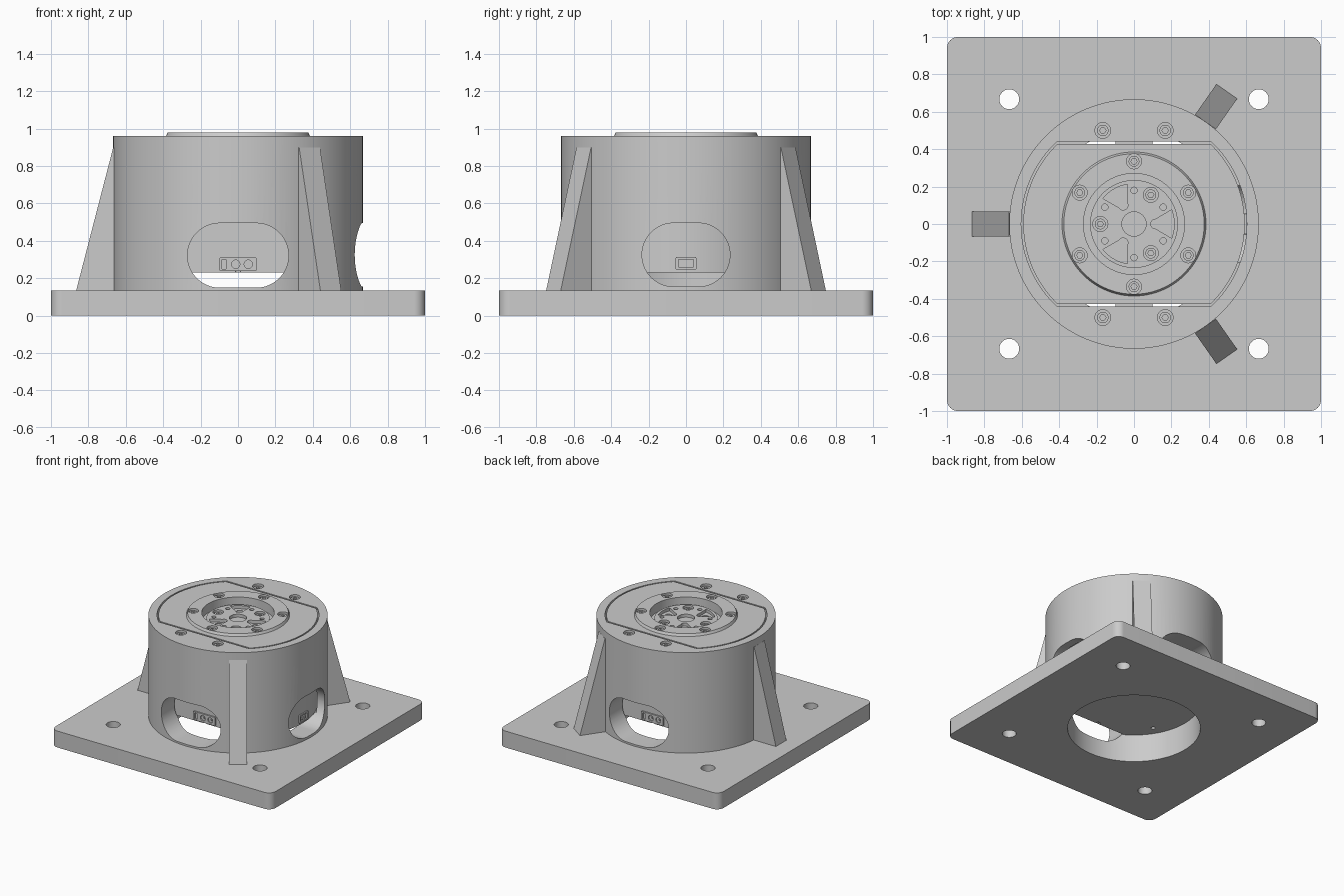
import bpy, bmesh
from math import pi, sin, cos, asin, radians
from mathutils import Matrix, Vector

cube = bpy.data.objects.get("Cube")
if cube:
    bpy.data.objects.remove(cube, do_unlink=True)

GREY = bpy.data.materials.new("light grey metal")
GREY.use_nodes = True
GREY.diffuse_color = (0.6, 0.6, 0.6, 1)
GREY.node_tree.nodes["Principled BSDF"].inputs["Base Color"].default_value = (0.6, 0.6, 0.6, 1)

PLATE_TOP, SEAT, TOP, RING_TOP = 0.135, 0.23, 0.96, 0.98
HUB = 0.905  # floor of the output recess


# Outlines
def arc(r, a0, a1, n, cx=0, cy=0):
    return [(cx + r * cos(a0 + (a1 - a0) * i / n), cy + r * sin(a0 + (a1 - a0) * i / n)) for i in range(n + 1)]


def circle(r, n=32, cx=0, cy=0):
    return arc(r, 0, 2 * pi, n, cx, cy)[:-1]


def rounded(w, h, r, cx=0, cy=0, n=8):
    pts = []
    for k, (sx, sy) in enumerate([(1, 1), (-1, 1), (-1, -1), (1, -1)]):
        pts += arc(r, k * pi / 2, (k + 1) * pi / 2, n, cx + sx * (w / 2 - r), cy + sy * (h / 2 - r))
    return pts


def two_flats(r, flat):
    a = asin(flat / r)
    return arc(r, -a, a, 32) + arc(r, pi - a, pi + a, 32)


def polar(r, deg):
    return r * cos(radians(deg)), r * sin(radians(deg))


# Solids
def prism(bm, outline, z0, z1, matrix=Matrix(), top_scale=1):
    low = [bm.verts.new(matrix @ Vector((x, y, z0))) for x, y in outline]
    high = [bm.verts.new(matrix @ Vector((x * top_scale, y * top_scale, z1))) for x, y in outline]
    bm.faces.new(low[::-1])
    bm.faces.new(high)
    for i in range(len(low)):
        j = (i + 1) % len(low)
        bm.faces.new((low[i], low[j], high[j], high[i]))


def make(name, solids):
    bm = bmesh.new()
    for s in solids:
        prism(bm, *s)
    bmesh.ops.recalc_face_normals(bm, faces=bm.faces)
    mesh = bpy.data.meshes.new(name)
    bm.to_mesh(mesh)
    bm.free()
    obj = bpy.data.objects.new(name, mesh)
    bpy.context.collection.objects.link(obj)
    mesh.materials.append(GREY)
    return obj


def activate(obj):
    bpy.ops.object.select_all(action='DESELECT')
    obj.select_set(True)
    bpy.context.view_layer.objects.active = obj


def cut(obj, solids):
    cutter = make("cutter", solids)
    cutter.hide_render = True
    mod = obj.modifiers.new("cut", 'BOOLEAN')
    mod.operation, mod.solver, mod.object = 'DIFFERENCE', 'EXACT', cutter
    mod.use_self = True
    activate(obj)
    bpy.ops.object.modifier_apply(modifier=mod.name)
    bpy.data.objects.remove(cutter, do_unlink=True)


def smooth(obj):
    activate(obj)
    bpy.ops.object.shade_smooth_by_angle(angle=radians(30))


def side(deg):
    # Local x runs along the wall, local y is up, local z points outward
    return Matrix.Rotation(radians(deg), 4, 'Z') @ Matrix.Rotation(pi / 2, 4, 'X')


def screws(name, places, r, z, depth=0.03):
    # Sunken screw heads with a hexagonal socket
    head = make(name, [(circle(r * 0.72, 24, x, y), z - depth, z - depth + 0.018) for x, y in places])
    cut(head, [(circle(r * 0.4, 6, x, y), z - depth + 0.005, z) for x, y in places])
    smooth(head)


# Base plate
base = make("base_plate", [(rounded(2, 2, 0.06), 0, PLATE_TOP)])
corners = [(sx * 0.667, sy * 0.667) for sx in (-1, 1) for sy in (-1, 1)]
cut(base, [(circle(0.5, 96), -0.1, 0.3)] + [(circle(0.053, 32, x, y), -0.1, 0.3) for x, y in corners])
smooth(base)

# Housing with bore, actuator pocket and three cable windows
housing = make("housing", [(circle(0.667, 128), PLATE_TOP, TOP)])
cut(housing, [(circle(0.5, 96), 0, SEAT + 0.02)])
cut(housing, [(two_flats(0.603, 0.441), SEAT, 1.1)])
cut(housing, [(rounded(0.54, 0.345, 0.172, 0, 0.322, 16), 0.3, 0.8, side(0)),
              (rounded(0.54, 0.345, 0.172, 0, 0.322, 16), 0.3, 0.8, side(180))])
cut(housing, [(rounded(0.47, 0.34, 0.169, 0, 0.325, 16), 0.3, 0.8, side(90))])
lug_screws = [(sx * 0.167, sy * 0.5) for sx in (-1, 1) for sy in (-1, 1)]
cut(housing, [(circle(0.042, 32, x, y), TOP - 0.035, 1.1) for x, y in lug_screws])
smooth(housing)
screws("housing_screws", lug_screws, 0.042, TOP)

# Buttress ribs
for name, deg in (("rib_right", 180), ("rib_front", -55), ("rib_back", 55)):
    profile = [(0.64, PLATE_TOP), (0.865, PLATE_TOP), (0.667, 0.9), (0.64, 0.9)]
    make(name, [(profile, -0.068, 0.068, side(deg))])

# Actuator body with raised ring
actuator = make("actuator_body", [(two_flats(0.592, 0.428), SEAT, TOP)])
cut(actuator, [(circle(0.27, 64), HUB, 1.1)])
cut(actuator, [(circle(0.016, 16, *polar(0.42, a)), 0.1, SEAT + 0.05) for a in range(30, 390, 60)])
ring_screws = [polar(0.335, a) for a in range(30, 390, 60)]
ring = make("raised_ring", [(circle(0.385, 96), TOP, RING_TOP, Matrix(), 0.975)])
cut(ring, [(circle(0.27, 64), 0.9, 1.1)])
for part in (actuator, ring):
    cut(part, [(circle(0.04, 32, x, y), RING_TOP - 0.04, 1.1) for x, y in ring_screws])
    smooth(part)
screws("ring_screws", ring_screws, 0.04, RING_TOP)

# Output hub: lobed pockets, plain holes, dowel holes and screws
hub = make("output_hub", [(circle(0.235, 64), HUB - 0.05, HUB + 0.03)])
hub_screws = [polar(0.18, a) for a in (60, 180, 300)]
pockets = []
for a in (0, 120, 240):
    turn = Matrix.Rotation(radians(a), 4, 'Z')
    lobe = arc(0.215, -0.36, 0.36, 12) + arc(0.025, pi / 2, 3 * pi / 2, 10, 0.115, 0)
    pockets.append((lobe, HUB + 0.005, 1.1, turn))
cut(hub, pockets)
cut(hub, [(circle(0.065, 32), HUB + 0.005, 1.1)]
    + [(circle(0.028, 24, *polar(0.16, a)), HUB - 0.04, 1.1) for a in (0, 120, 240)]
    + [(circle(0.017, 16, *polar(0.18, a)), HUB - 0.02, 1.1) for a in range(30, 390, 60)]
    + [(circle(0.04, 32, x, y), HUB, 1.1) for x, y in hub_screws])
smooth(hub)
screws("hub_screws", hub_screws, 0.04, HUB + 0.03)

# Power sockets on the flats, data socket on the left side
for name, deg in (("power_socket_front", 0), ("power_socket_back", 180)):
    socket = make(name, [(rounded(0.2, 0.07, 0.005, 0, 0.275), 0.42, 0.44, side(deg))])
    cut(socket, [(circle(0.022, 24, -0.012, 0.275), 0.43, 0.5, side(deg)),
                 (circle(0.022, 24, 0.055, 0.275), 0.43, 0.5, side(deg)),
                 (rounded(0.025, 0.05, 0.004, -0.075, 0.275), 0.43, 0.5, side(deg))])
    pins = make(name + "_pins", [(circle(0.009, 16, x, 0.275), 0.425, 0.438, side(deg)) for x in (-0.012, 0.055)])
    smooth(pins)
data = make("data_socket", [(rounded(0.11, 0.066, 0.005, 0, 0.28), 0.58, 0.602, side(90))])
cut(data, [(rounded(0.08, 0.042, 0.004, 0, 0.28), 0.592, 0.7, side(90))])
make("data_socket_tongue", [(rounded(0.05, 0.014, 0.003, 0, 0.272), 0.585, 0.6, side(90))])
